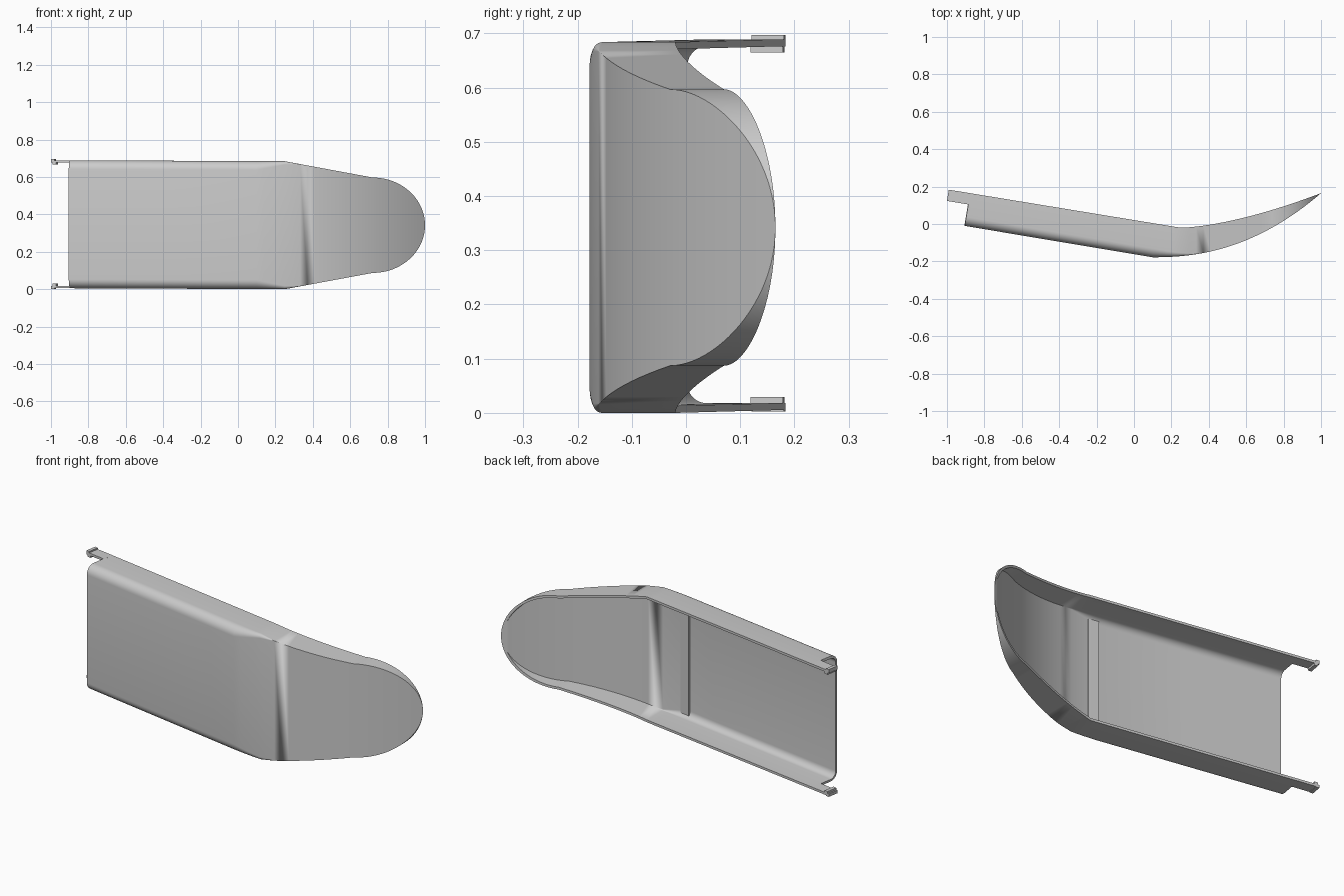
import bpy, bmesh, math

if "Cube" in bpy.data.objects:
    bpy.data.objects.remove(bpy.data.objects["Cube"])

T = 0.013          # shell thickness
MID = 0.342        # height of the long axis
grey = bpy.data.materials.new("plain grey")
grey.diffuse_color = (0.6, 0.6, 0.6, 1)
grey.use_nodes = True
grey.node_tree.nodes["Principled BSDF"].inputs["Base Color"].default_value = grey.diffuse_color


def front_y(x):
    if x < 0.1:
        return -0.178 + (0.1 - x) * 0.167
    return -0.178 + 0.343 * min(1, (x - 0.1) / 0.9) ** 2.25


def rim_y(x):
    if x < 0.25:
        return -0.02 + (0.25 - x) * 0.164
    return -0.02 + 0.185 * min(1, (x - 0.25) / 0.75) ** 1.545


def lift(x):
    return 0.0044 * max(0, 0.25 - x)


def finish(bm, name):
    bmesh.ops.remove_doubles(bm, verts=bm.verts, dist=1e-5)
    bmesh.ops.recalc_face_normals(bm, faces=bm.faces)
    me = bpy.data.meshes.new(name)
    bm.to_mesh(me)
    bm.free()
    me.materials.append(grey)
    ob = bpy.data.objects.new(name, me)
    bpy.context.collection.objects.link(ob)
    bpy.ops.object.select_all(action='DESELECT')
    ob.select_set(True)
    bpy.context.view_layer.objects.active = ob
    bpy.ops.object.shade_smooth_by_angle(angle=math.radians(28))
    return ob


def section(x, h, r, t):
    """U-shaped section: rim, wall, rounded corner, front, mirrored below."""
    k = 0.167 * min(1, max(0, (0.1 - x) / 1.0))
    yf = front_y(x) + t
    yb = rim_y(x)
    for _ in range(3):
        yb = rim_y(x + k * (yb - yf))
    yf = min(yf, yb)
    r = max(0, min(r - t, yb - yf, h))
    half = [(yb, h)]
    for i in range(9):
        a = math.pi / 2 * i / 8
        half.append((yf + r - r * math.sin(a), h - r + r * math.cos(a)))
    pts = half + [(y, -z) for y, z in reversed(half)]
    return [(x + k * (y - yf), y, MID + z + lift(x)) for y, z in pts]


# stations: straight body, tapering middle, elliptical nose
stations = [(x, x, 0.342, 0.342 - T, 0.048) for x in (-0.905, -0.4, 0.1)]
for i in range(1, 17):
    x = 0.1 + 0.62 * i / 16 if i != 4 else 0.25
    h = 0.342 - 0.087 * max(0, x - 0.25) / 0.47
    stations.append((x, x, h, h - T, 0.048 * max(0, 1 - (x - 0.1) / 0.24)))
for i in range(1, 25):
    a = math.pi / 2 * i / 24
    s, c = math.sin(a), max(0, math.cos(a))
    stations.append((0.72 + 0.28 * s, 0.72 + (0.28 - T) * s,
                     0.255 * c, (0.255 - T) * c, 0))

# cover shell
bm = bmesh.new()
rings = []
for xo, xi, ho, hi, r in stations:
    ring = section(xo, ho, r, 0) + section(xi, hi, r, T)[::-1]
    rings.append([bm.verts.new(p) for p in ring])
n = len(rings[0])
for a, b in zip(rings, rings[1:]):
    for j in range(n):
        m = (j + 1) % n
        bm.faces.new((a[j], a[m], b[m], b[j]))
for j in range(n // 2 - 1):
    e = rings[0]
    bm.faces.new((e[j], e[j + 1], e[n - 2 - j], e[n - 1 - j]))
bmesh.ops.dissolve_degenerate(bm, edges=bm.edges, dist=1e-5)
finish(bm, "cover_shell")


def prism(name, outline, z0, z1):
    """Vertical prism from a plan outline."""
    bm = bmesh.new()
    lo = [bm.verts.new((x, y, z0)) for x, y in outline]
    hi = [bm.verts.new((x, y, z1)) for x, y in outline]
    bm.faces.new(lo)
    bm.faces.new(hi)
    for i in range(len(lo)):
        m = (i + 1) % len(lo)
        bm.faces.new((lo[i], lo[m], hi[m], hi[i]))
    return finish(bm, name)


def slanted(x0, x1, depth=0.06):
    """Plan outline of a strip hanging below the rim line."""
    d = 0.167 * depth
    return [(x0, rim_y(x0)), (x1, rim_y(x1)),
            (x1 - d, rim_y(x1) - depth), (x0 - d, rim_y(x0) - depth)]


# inner rib across the bend
xs = [0.09, 0.109, 0.128, 0.146]
rib = [(x, front_y(x) + T - 0.003) for x in xs]
rib += [(x, front_y(x) + T + h) for x, h in zip(xs[::-1], (0.003, 0.007, 0.01, 0.012))]
prism("inner_rib", rib, MID - 0.315, MID + 0.315)

# arms and snap hooks on the open end
for name, side in (("upper", 1), ("lower", -1)):
    outer = MID + 0.0053 + side * 0.342
    inner = outer - side * T
    prism(name + "_arm", slanted(-0.99, -0.87), min(outer, inner), max(outer, inner))
    lip = outer + side * (0.0075 if side > 0 else 0.003)
    mid = outer - side * 0.006
    prism(name + "_hook_lip", slanted(-0.99, -0.972), min(lip, mid), max(lip, mid))
    tip = inner - side * 0.011
    prism(name + "_hook_tip", slanted(-0.982, -0.962), min(tip, mid), max(tip, mid))
